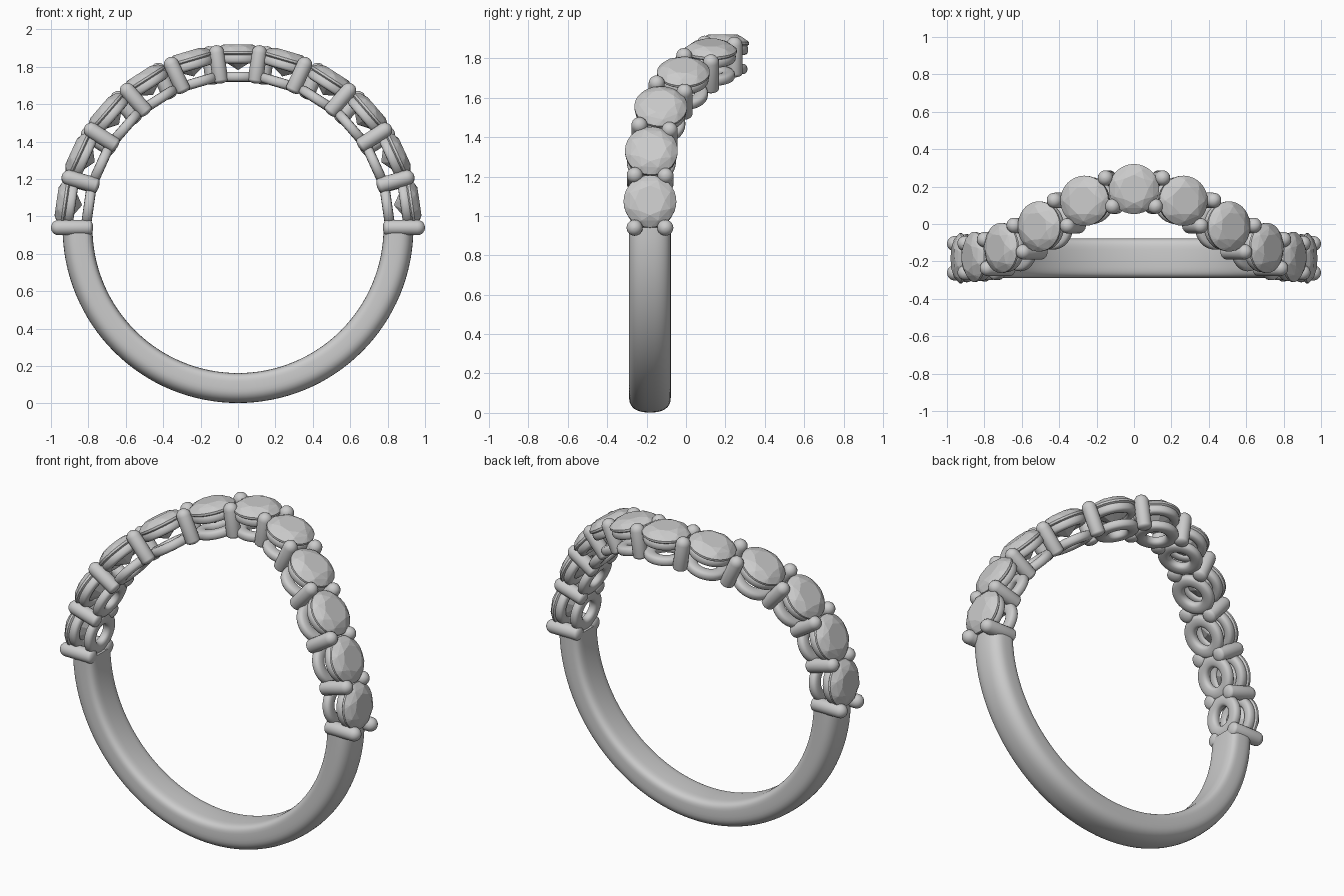
import bpy, bmesh
from math import sin, cos, pi, copysign
from mathutils import Vector, Matrix

cube = bpy.data.objects.get("Cube")
if cube:
    bpy.data.objects.remove(cube, do_unlink=True)

CENTRE_Z = 0.94      # middle of the finger hole
BAND_Y = -0.183      # plane of the plain band
STONES = 11
STEP = pi / STONES

metal = bpy.data.materials.new("pale_grey")
metal.use_nodes = True
metal.diffuse_color = (0.6, 0.6, 0.6, 1)
metal.node_tree.nodes["Principled BSDF"].inputs["Base Color"].default_value = (0.6, 0.6, 0.6, 1)


def path(a, r):
    """Point on the crest, which sweeps to the back at the top."""
    y = BAND_Y + 0.37 * max(sin(a), 0) ** 4.5
    return Vector((r * cos(a), y, CENTRE_Z + r * sin(a)))


def frame(a, r):
    """Local x runs along the path, y across it, z points outward."""
    z = Vector((cos(a), 0, sin(a)))
    x = path(a + 0.01, r) - path(a - 0.01, r)
    x = (x - z * x.dot(z)).normalized()
    y = z.cross(x)
    m = Matrix((x, y, z)).transposed().to_4x4()
    m.translation = path(a, r)
    return m


def add(name, bm, matrix=None, smooth=True):
    bmesh.ops.recalc_face_normals(bm, faces=bm.faces)
    mesh = bpy.data.meshes.new(name)
    bm.to_mesh(mesh)
    bm.free()
    mesh.materials.append(metal)
    ob = bpy.data.objects.new(name, mesh)
    bpy.context.collection.objects.link(ob)
    if matrix:
        ob.matrix_world = matrix
    if smooth:
        bpy.ops.object.select_all(action='DESELECT')
        ob.select_set(True)
        bpy.context.view_layer.objects.active = ob
        bpy.ops.object.shade_smooth_by_angle(angle=0.7)
    return ob


def skin(bm, rings, closed):
    """Join equal loops of vertices with quads."""
    n = len(rings[0])
    pairs = list(zip(rings, rings[1:]))
    if closed:
        pairs.append((rings[-1], rings[0]))
    for p, q in pairs:
        for i in range(n):
            j = (i + 1) % n
            bm.faces.new((p[i], p[j], q[j], q[i]))
    if not closed:
        bm.faces.new(rings[0])
        bm.faces.new(rings[-1])


def circle(bm, r, z, n, turn=0.0):
    return [bm.verts.new((r * cos(2 * pi * i / n + turn), r * sin(2 * pi * i / n + turn), z))
            for i in range(n)]


def power(v, e):
    return copysign(abs(v) ** e, v)


# Plain lower band: rounded outside, flatter inside
bm = bmesh.new()
rings = []
for k in range(65):
    a = pi + pi * k / 64
    ring = []
    for i in range(40):
        t = 2 * pi * i / 40
        e = 0.8 if cos(t) > 0 else 0.45
        r = 0.858 + 0.08 * power(cos(t), e)
        ring.append(bm.verts.new((r * cos(a), BAND_Y + 0.106 * power(sin(t), e), CENTRE_Z + r * sin(a))))
    rings.append(ring)
skin(bm, rings, False)
add("band", bm)


def rail(name, matrix, inner, outer, half_height):
    bm = bmesh.new()
    mid, half = (inner + outer) / 2, (outer - inner) / 2
    rings = []
    for i in range(16):
        t = 2 * pi * i / 16
        rings.append(circle(bm, mid + half * power(cos(t), 0.75), half_height * power(sin(t), 0.75), 40))
    skin(bm, rings, True)
    add(name, bm, matrix)


def stone(name, matrix):
    bm = bmesh.new()
    circle(bm, 0.076, 0.038, 8)
    circle(bm, 0.110, 0.024, 8, pi / 8)
    circle(bm, 0.134, 0.0, 32)
    circle(bm, 0.134, -0.012, 32)
    circle(bm, 0.068, -0.06, 8, pi / 8)
    bm.verts.new((0, 0, -0.1))
    bmesh.ops.convex_hull(bm, input=bm.verts)
    add(name, bm, matrix, smooth=False)


def prong(name, matrix, low, high, radius=0.041):
    bm = bmesh.new()
    rings = []
    for end, base, sign in ((0, low + 0.02, -1), (1, high - radius, 1)):
        depth = radius if end else 0.02
        for k in range(6):
            t = pi / 2 * (k / 5 if end else 1 - k / 5) * 0.97
            rings.append(circle(bm, radius * cos(t), base + sign * depth * sin(t), 20))
    skin(bm, rings, False)
    add(name, bm, matrix)


# Stones in their two-rail baskets
for k in range(STONES):
    a = STEP * (k + 0.5)
    rail(f"lower_rail_{k + 1}", frame(a, 0.806), 0.055, 0.125, 0.027)
    rail(f"upper_rail_{k + 1}", frame(a, 0.904), 0.075, 0.129, 0.027)
    stone(f"stone_{k + 1}", frame(a, 0.942))

# Shared prong pairs between the stones and at both ends
for k in range(STONES + 1):
    tip = 1.0 if k in (0, STONES) else 0.982
    for side, label in ((-1, "a"), (1, "b")):
        m = frame(STEP * k, 0.88) @ Matrix.Translation((0, side * 0.078, 0))
        prong(f"prong_{k + 1}_{label}", m, 0.775 - 0.88, tip - 0.88)
